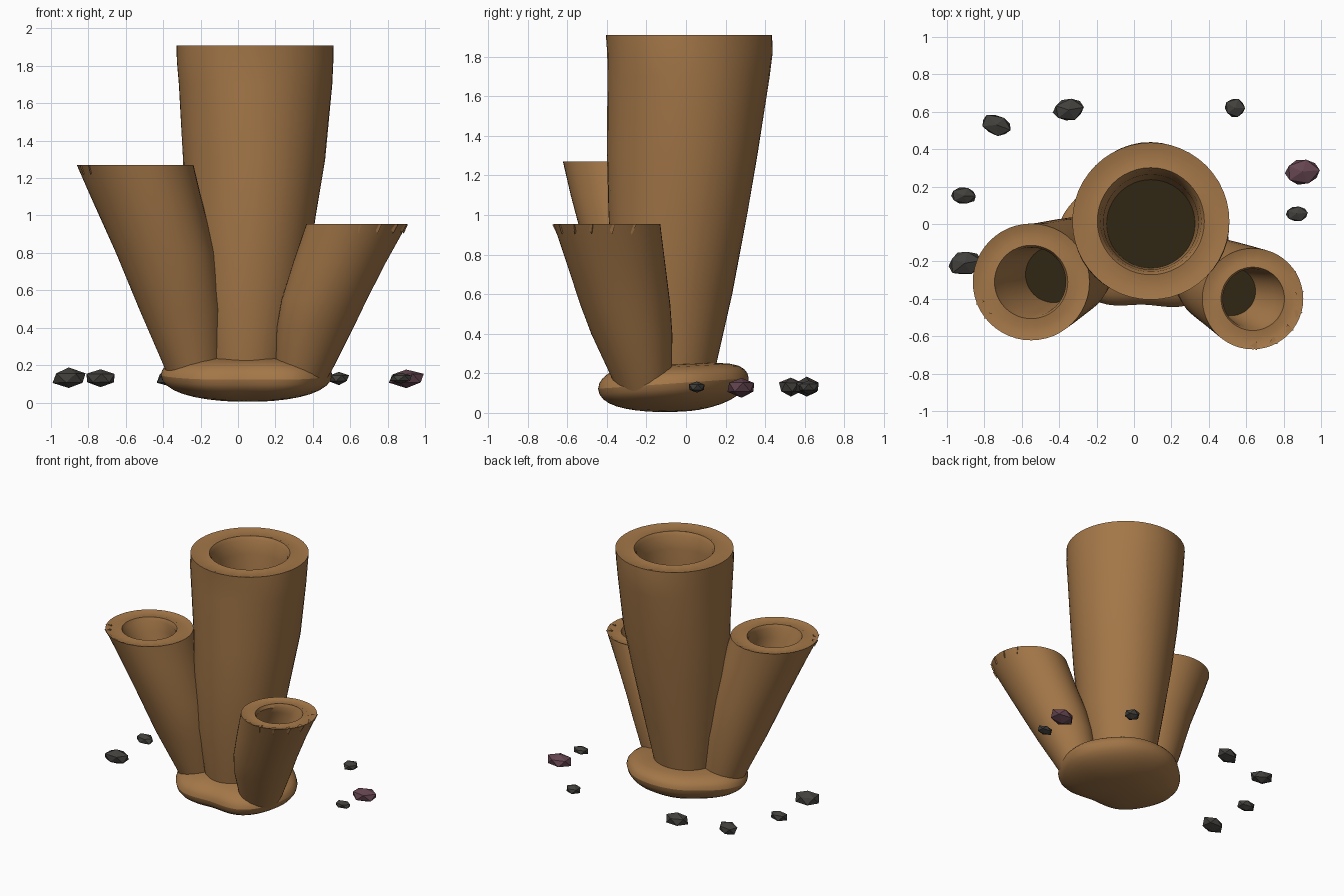
import bpy, bmesh, math, random
from mathutils import Vector, Matrix

random.seed(4)
cube = bpy.data.objects.get("Cube")
if cube:
    bpy.data.objects.remove(cube, do_unlink=True)


def material(name, rgb):
    mat = bpy.data.materials.new(name)
    mat.use_nodes = True
    mat.diffuse_color = (*rgb, 1)
    mat.node_tree.nodes["Principled BSDF"].inputs["Base Color"].default_value = (*rgb, 1)
    return mat


brown = material("sponge brown", (0.37, 0.185, 0.065))
dark = material("hollow dark brown", (0.03, 0.019, 0.006))
grey = material("pebble grey", (0.055, 0.052, 0.046))
mauve = material("pebble mauve", (0.13, 0.06, 0.08))


def finish(bm, name, mats, smooth=True):
    bmesh.ops.recalc_face_normals(bm, faces=bm.faces)
    mesh = bpy.data.meshes.new(name)
    bm.to_mesh(mesh)
    bm.free()
    obj = bpy.data.objects.new(name, mesh)
    bpy.context.collection.objects.link(obj)
    for mat in mats:
        mesh.materials.append(mat)
    if smooth:
        bpy.ops.object.select_all(action='DESELECT')
        obj.select_set(True)
        bpy.context.view_layer.objects.active = obj
        bpy.ops.object.shade_smooth_by_angle(angle=math.radians(45))
    return obj


def loft(bm, rings):
    """Skin a list of point rings and close both ends; returns the last cap."""
    loops = [[bm.verts.new(p) for p in ring] for ring in rings]
    for low, high in zip(loops, loops[1:]):
        n = len(low)
        for i in range(n):
            j = (i + 1) % n
            bm.faces.new((low[i], low[j], high[j], high[i]))
    bm.faces.new(loops[0][::-1])
    return bm.faces.new(loops[-1])


SIDES = 48


def ring(x, y, z, r, wobble=0.0, ripple=0.0):
    points = []
    for i in range(SIDES):
        a = math.tau * i / SIDES
        rr = r * (1 + wobble * math.sin(3 * a + 5 * z))
        points.append((x + rr * math.cos(a), y + rr * math.sin(a), z - ripple * (i % 2)))
    return points


def tube(name, path, bore, floor, notches=()):
    """Leaning, flaring tube with a flat rim and a dark-floored hollow."""
    x, y, z, r = path[-1]
    fx, fy, fz, fr = floor
    rings = [ring(*p, wobble=0.012 if p is not path[-1] else 0) for p in path]
    rings += [ring(x, y, z - 0.006, r * 0.9, ripple=0.006),
              ring(x, y, z - 0.008, r * 0.76, ripple=0.006),
              ring(x, y, z - 0.004, bore * 1.06),
              ring(x, y, z - 0.03, bore),
              ring(x + (fx - x) * 0.3, y + (fy - y) * 0.3, z + (fz - z) * 0.3, bore * 0.94),
              ring(fx, fy, fz, fr)]
    bm = bmesh.new()
    cap = loft(bm, rings)
    cap.material_index = 1
    # Small pointed folds hanging just under the rim
    for deg in notches:
        a = math.radians(deg)
        spot = Vector((x + (r - 0.018) * math.cos(a), y + (r - 0.018) * math.sin(a), z - 0.028))
        turn = Matrix.Translation(spot) @ Matrix.Rotation(a, 4, 'Z') @ Matrix.Rotation(math.pi, 4, 'X')
        bmesh.ops.create_cone(bm, cap_ends=True, segments=3, radius1=0.028, radius2=0,
                              depth=0.05, matrix=turn)
    return finish(bm, name, [brown, dark])


# Three tubes, each path given as x, y, z, radius from foot to rim
tube("main_tube",
     [(0.05, -0.08, 0.10, 0.21), (0.05, -0.08, 0.25, 0.235), (0.06, -0.07, 0.60, 0.30),
      (0.07, -0.04, 1.00, 0.35), (0.085, -0.015, 1.30, 0.38), (0.09, 0.01, 1.70, 0.41),
      (0.09, 0.015, 1.82, 0.418), (0.09, 0.015, 1.91, 0.42)],
     0.27, (0.09, 0.0, 1.48, 0.237))
tube("right_tube",
     [(-0.22, -0.13, 0.10, 0.14), (-0.24, -0.14, 0.20, 0.16), (-0.305, -0.19, 0.50, 0.225),
      (-0.385, -0.24, 0.80, 0.265), (-0.49, -0.285, 1.10, 0.295), (-0.55, -0.31, 1.27, 0.312)],
     0.185, (-0.43, -0.27, 0.92, 0.15), (200, 216))
tube("left_tube",
     [(0.33, -0.21, 0.10, 0.13), (0.355, -0.225, 0.19, 0.155), (0.41, -0.275, 0.40, 0.205),
      (0.46, -0.31, 0.55, 0.228), (0.545, -0.355, 0.75, 0.248), (0.635, -0.40, 0.955, 0.27)],
     0.16, (0.52, -0.36, 0.69, 0.13), (-88, -64, -40, -18, 6, 30))

# Lumpy base cushion
reach = [0.46, 0.41, 0.39, 0.40, 0.47, 0.44, 0.36, 0.46]
layers = [(0.004, 0.2), (0.018, 0.5), (0.045, 0.76), (0.09, 0.95), (0.15, 1.02),
          (0.20, 0.95), (0.235, 0.8), (0.25, 0.4)]


def base_ring(z, scale):
    points = []
    for i in range(32):
        k, t = divmod(i / 4, 1)
        t = t * t * (3 - 2 * t)
        r = scale * (reach[int(k)] * (1 - t) + reach[(int(k) + 1) % 8] * t)
        a = math.tau * i / 32
        dy = r * math.sin(a)
        points.append((0.05 + r * math.cos(a), -0.07 + dy, z + 0.07 * dy * scale))
    return points


bm = bmesh.new()
loft(bm, [base_ring(*layer) for layer in layers])
base = finish(bm, "base", [brown])
sub = base.modifiers.new("soften", 'SUBSURF')
sub.levels = sub.render_levels = 1

# Scattered faceted pebbles: x, y, length, width, height, turn
pebbles = [(-0.735, 0.53, 0.18, 0.12, 0.10, -20), (-0.35, 0.61, 0.18, 0.13, 0.10, 10),
           (0.54, 0.62, 0.12, 0.11, 0.07, 0), (0.90, 0.28, 0.20, 0.15, 0.10, 5),
           (0.87, 0.055, 0.13, 0.09, 0.06, 5), (-0.91, 0.15, 0.15, 0.10, 0.08, 0),
           (-0.905, -0.21, 0.19, 0.14, 0.11, 10)]
for n, (x, y, sx, sy, sz, turn) in enumerate(pebbles):
    bm = bmesh.new()
    bmesh.ops.create_icosphere(bm, subdivisions=1, radius=0.5)
    for v in bm.verts:
        v.co *= random.uniform(0.92, 1.08)
    bm.transform(Matrix.Translation((x, y, 0.13)) @ Matrix.Rotation(math.radians(turn), 4, 'Z')
                 @ Matrix.Diagonal((sx, sy, sz, 1)))
    finish(bm, f"pebble_{n + 1}", [mauve if n == 3 else grey], smooth=False)
